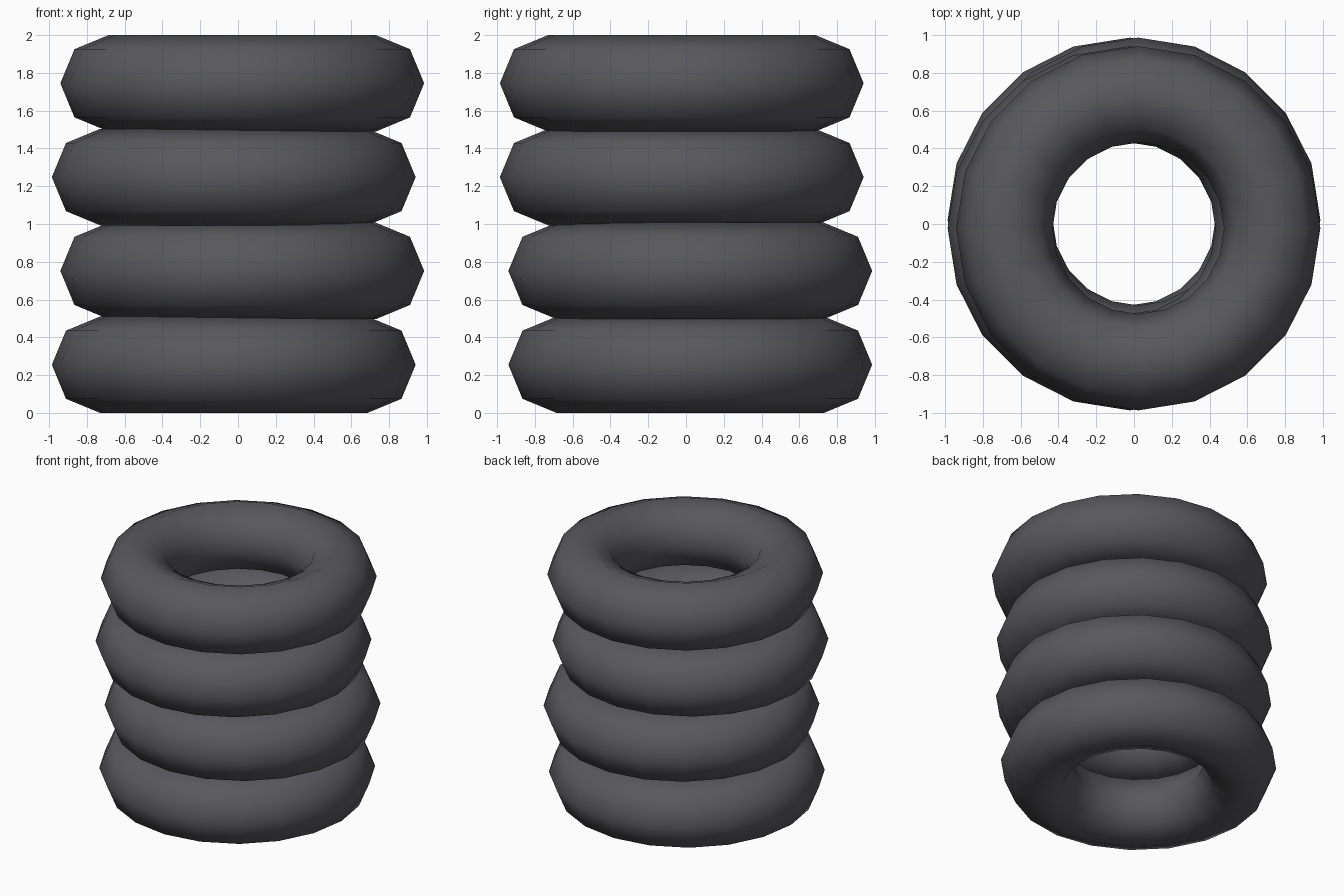
import bpy

if "Cube" in bpy.data.objects:
    bpy.data.objects.remove(bpy.data.objects["Cube"])

RING_RADIUS, TUBE_RADIUS = 0.708, 0.255
SPACING = (2 - 2 * TUBE_RADIUS) / 3
SHIFT = 0.0225

# Dark rubber
rubber = bpy.data.materials.new("rubber")
rubber.diffuse_color = (0.10, 0.10, 0.11, 1)
rubber.use_nodes = True
rubber.node_tree.nodes["Principled BSDF"].inputs["Base Color"].default_value = rubber.diffuse_color

# Stack of four tyres, each nudged to a different corner
for i, (sx, sy) in enumerate([(-1, 1), (1, 1), (-1, -1), (1, -1)]):
    bpy.ops.mesh.primitive_torus_add(
        major_segments=20, minor_segments=8,
        major_radius=RING_RADIUS, minor_radius=TUBE_RADIUS,
        location=(sx * SHIFT, sy * SHIFT, TUBE_RADIUS + i * SPACING))
    tyre = bpy.context.object
    tyre.name = f"tyre_{i + 1}"
    tyre.data.materials.append(rubber)
    bpy.ops.object.shade_smooth()
